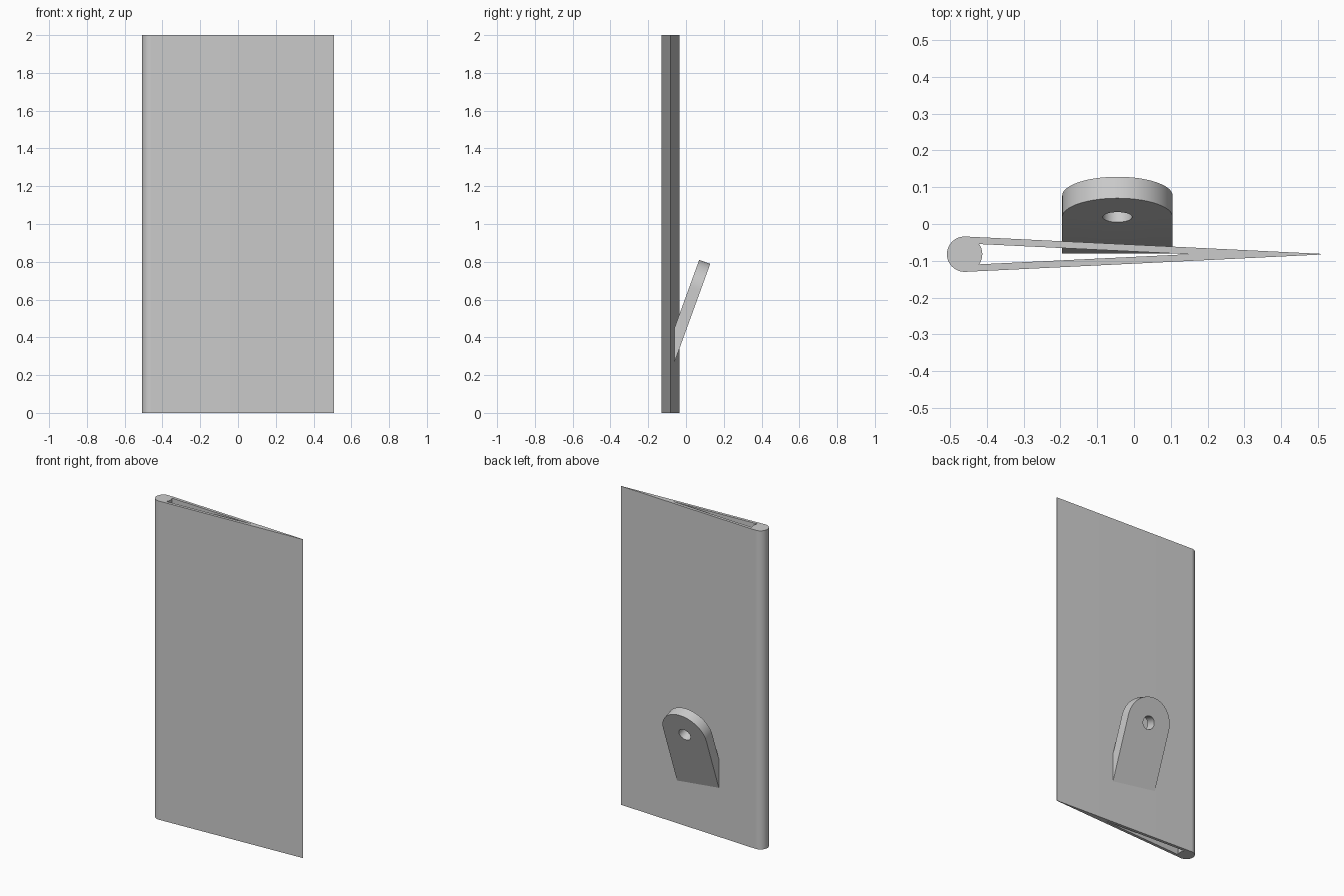
import bpy, bmesh
from math import sin, cos, pi, radians
from mathutils import Matrix, Vector

if "Cube" in bpy.data.objects:
    bpy.data.objects.remove(bpy.data.objects["Cube"])

# Single light grey finish
grey = bpy.data.materials.new("light grey")
grey.use_nodes = True
colour = (0.6, 0.6, 0.6, 1)
grey.diffuse_color = colour
grey.node_tree.nodes["Principled BSDF"].inputs["Base Color"].default_value = colour


def arc(cx, cy, r, start, end, n):
    """Points along an arc, angles in degrees, both ends included."""
    angles = [radians(start + (end - start) * i / n) for i in range(n + 1)]
    return [(cx + r * cos(a), cy + r * sin(a)) for a in angles]


def extruded(loops, height):
    """Solid from flat outlines (first outer, then holes), raised along z."""
    bm = bmesh.new()
    edges = []
    for loop in loops:
        vs = [bm.verts.new((x, y, 0)) for x, y in loop]
        edges += [bm.edges.new((a, b)) for a, b in zip(vs, vs[1:] + vs[:1])]
    bmesh.ops.triangle_fill(bm, edges=edges, use_beauty=True)
    top = bmesh.ops.extrude_face_region(bm, geom=bm.faces[:], use_keep_orig=True)
    moved = [g for g in top["geom"] if isinstance(g, bmesh.types.BMVert)]
    bmesh.ops.translate(bm, verts=moved, vec=(0, 0, height))
    return bm


def finish(bm, name):
    bmesh.ops.recalc_face_normals(bm, faces=bm.faces[:])
    mesh = bpy.data.meshes.new(name)
    bm.to_mesh(mesh)
    bm.free()
    mesh.materials.append(grey)
    obj = bpy.data.objects.new(name, mesh)
    bpy.context.collection.objects.link(obj)
    bpy.ops.object.select_all(action="DESELECT")
    obj.select_set(True)
    bpy.context.view_layer.objects.active = obj
    bpy.ops.object.shade_smooth_by_angle(angle=radians(30))
    return obj


# Hollow tapered panel: round leading edge, thin trailing edge
mid_y, nose_x, nose_r = -0.082, -0.46, 0.048
outer = arc(nose_x, mid_y, nose_r, 87, 273, 32)
outer += [(0.508, mid_y - 0.001), (0.508, mid_y + 0.001)]
cavity = arc(nose_x, mid_y, nose_r, -35, 35, 10) + [(0.15, mid_y)]
finish(extruded([outer, cavity], 2), "control_panel")

# Tilted lever plate with a round end and a pin hole, cut flat inside the panel
tilt, half_width = radians(20), 0.15
plate = arc(0, 0, half_width, 0, 180, 40) + [(-half_width, -0.8), (half_width, -0.8)]
hole = arc(0, 0, 0.04, 0, 360, 32)[:-1]
lever = extruded([plate, hole], 0.062)
along = Vector((0, sin(tilt), cos(tilt)))
through = Vector((0, cos(tilt), -sin(tilt)))
place = Matrix((Vector((-1, 0, 0)), along, through)).transposed().to_4x4()
place.translation = Vector((-0.045, 0.07, 0.81)) - along * half_width
bmesh.ops.transform(lever, matrix=place, verts=lever.verts[:])
cut = bmesh.ops.bisect_plane(
    lever, geom=lever.verts[:] + lever.edges[:] + lever.faces[:],
    plane_co=(0, -0.08, 0), plane_no=(0, -1, 0), clear_outer=True)
rim = [g for g in cut["geom_cut"] if isinstance(g, bmesh.types.BMEdge)]
bmesh.ops.holes_fill(lever, edges=rim)
finish(lever, "lever_plate")
